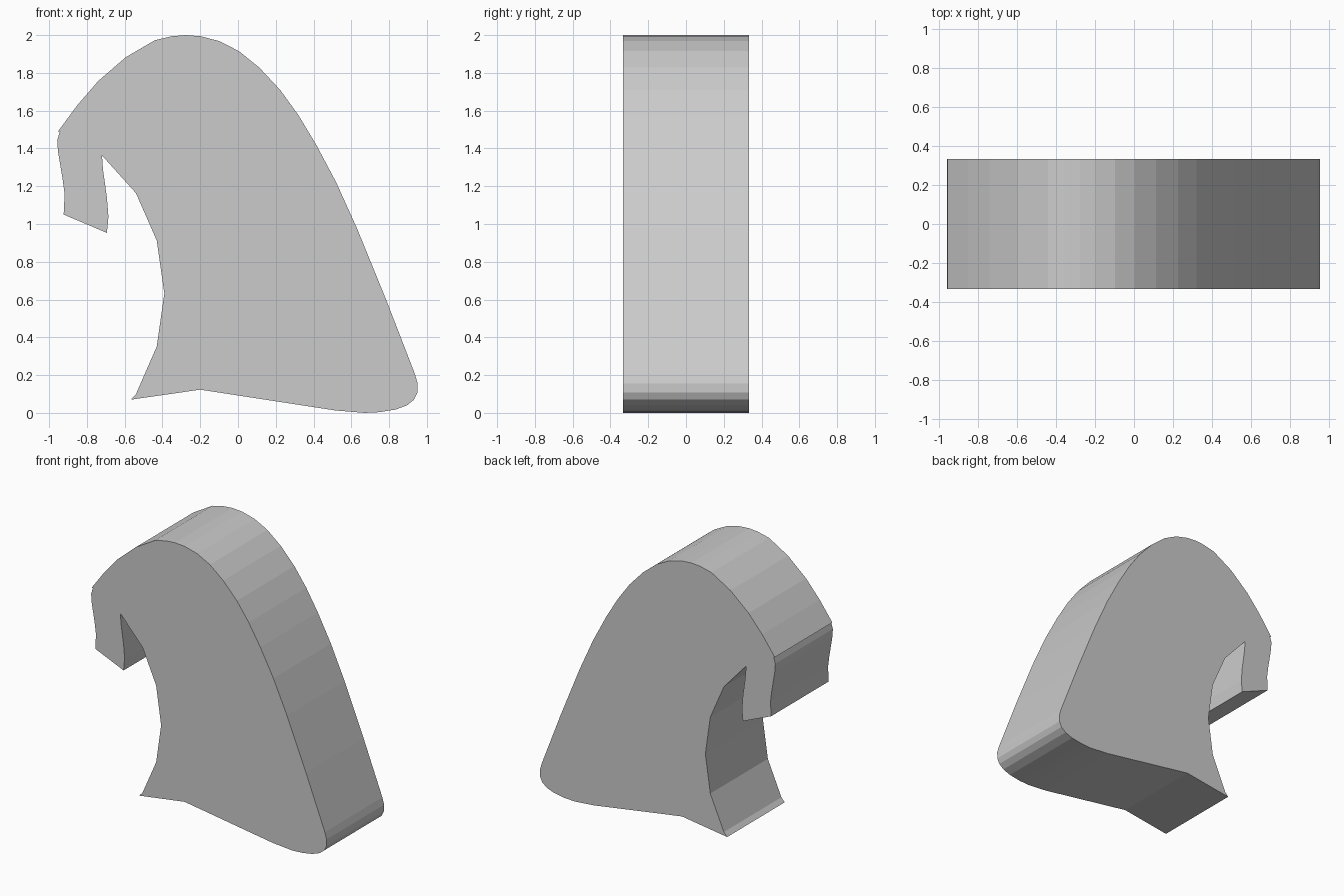
import bpy, bmesh

HALF_DEPTH = 0.333

# Profile in x, z, split by part of the outline
crest = [(-0.953, 1.49), (-0.85, 1.63), (-0.74, 1.757), (-0.594, 1.883), (-0.44, 1.973),
         (-0.35, 1.994), (-0.277, 2.0), (-0.198, 1.994), (-0.098, 1.968), (0.005, 1.915),
         (0.113, 1.828), (0.224, 1.709), (0.32, 1.576), (0.414, 1.42), (0.52, 1.22),
         (0.63, 0.977), (0.784, 0.60), (0.937, 0.205)]
toe = [(0.951, 0.155), (0.95, 0.108), (0.932, 0.07), (0.895, 0.04), (0.836, 0.018),
       (0.75, 0.004), (0.67, 0.0), (0.515, 0.013)]
base = [(-0.2, 0.123), (-0.567, 0.07), (-0.54, 0.1)]
inner_arc = [(-0.43, 0.352), (-0.39, 0.633), (-0.43, 0.912), (-0.54, 1.163), (-0.72, 1.363)]
hook = [(-0.715, 1.29), (-0.694, 1.14), (-0.686, 1.04), (-0.694, 0.953), (-0.923, 1.05),
        (-0.918, 1.157), (-0.928, 1.235), (-0.953, 1.385), (-0.957, 1.444), (-0.943, 1.49)]


def extrude_profile(name, outline, half):
    """Extrude a closed x-z outline symmetrically along y."""
    bm = bmesh.new()
    face = bm.faces.new([bm.verts.new((x, -half, z)) for x, z in outline])
    out = bmesh.ops.extrude_face_region(bm, geom=[face], use_keep_orig=True)
    moved = [g for g in out["geom"] if isinstance(g, bmesh.types.BMVert)]
    bmesh.ops.translate(bm, verts=moved, vec=(0, 2 * half, 0))
    bmesh.ops.recalc_face_normals(bm, faces=bm.faces)
    mesh = bpy.data.meshes.new(name)
    bm.to_mesh(mesh)
    bm.free()
    obj = bpy.data.objects.new(name, mesh)
    bpy.context.collection.objects.link(obj)
    return obj


# Hooked slab with a domed crest, rounded toe and arched inner side
extrude_profile("hooked_slab", crest + toe + base + inner_arc + hook, HALF_DEPTH)
